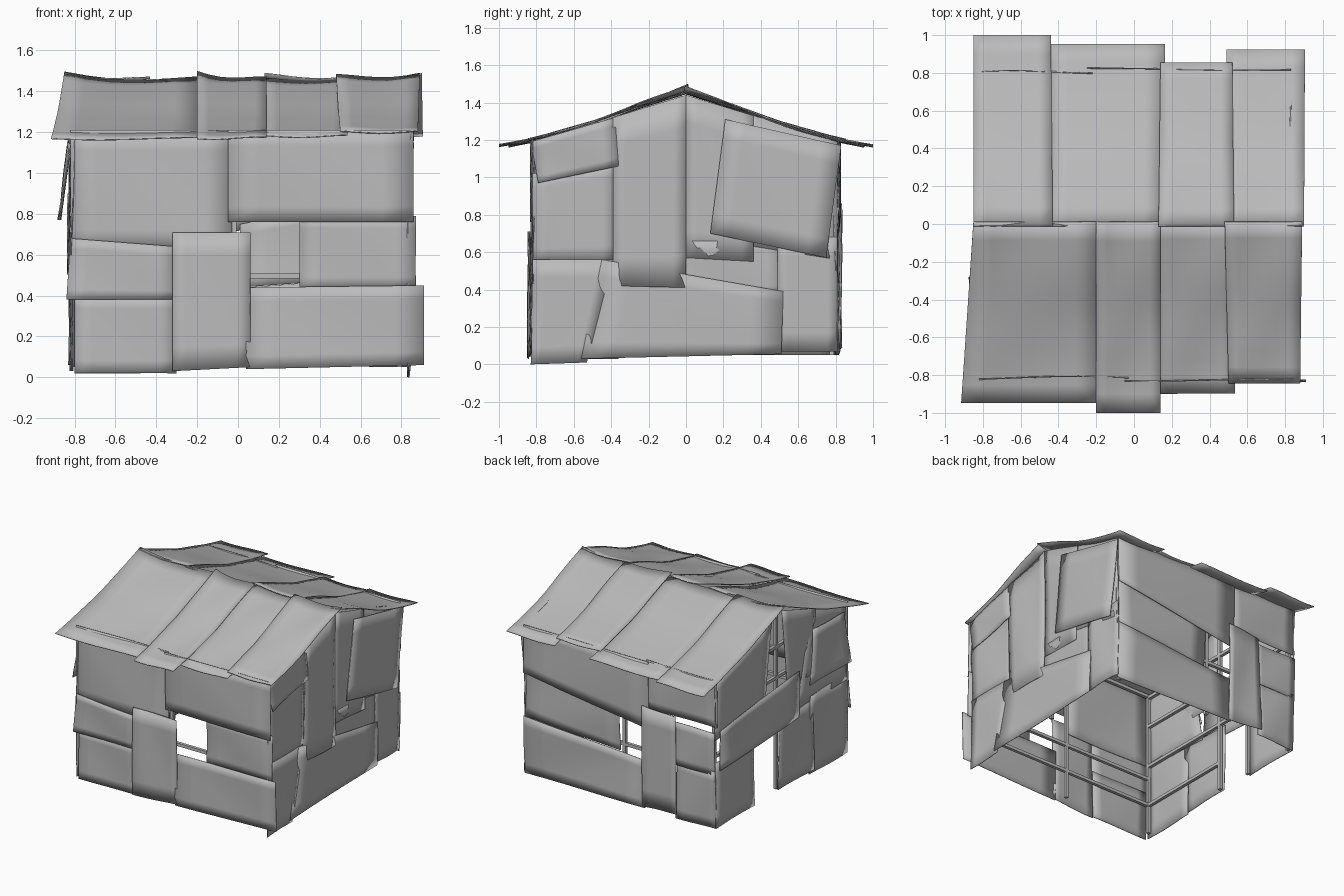
import bpy, bmesh, math, random
from mathutils import Vector

random.seed(4)
cube = bpy.data.objects.get("Cube")
if cube:
    bpy.data.objects.remove(cube, do_unlink=True)


def material(name, grey):
    m = bpy.data.materials.new(name)
    m.use_nodes = True
    col = (grey, grey, grey, 1)
    m.diffuse_color = col
    m.node_tree.nodes["Principled BSDF"].inputs["Base Color"].default_value = col
    return m


GREY = material("weathered grey", 0.5)

# Map wall coordinates (along, height, outward) into space
WALLS = {
    "front": lambda u, v, d: (u, -0.815 - d, v),
    "back": lambda u, v, d: (u, 0.805 + d, v),
    "left": lambda u, v, d: (0.835 + d, u, v),
    "right": lambda u, v, d: (-0.815 - d, u, v),
}


def finish(bm, name, thickness=0):
    bmesh.ops.recalc_face_normals(bm, faces=bm.faces)
    me = bpy.data.meshes.new(name)
    bm.to_mesh(me)
    bm.free()
    me.materials.append(GREY)
    ob = bpy.data.objects.new(name, me)
    bpy.context.collection.objects.link(ob)
    if thickness:
        s = ob.modifiers.new("thickness", "SOLIDIFY")
        s.thickness = thickness
        s.offset = 0
        bpy.ops.object.select_all(action="DESELECT")
        bpy.context.view_layer.objects.active = ob
        ob.select_set(True)
        bpy.ops.object.shade_smooth_by_angle(angle=math.radians(35))
    return ob


def grid(name, place, nu=6, nv=6):
    """Thin sheet whose points come from place(s, t) with s, t in 0..1."""
    bm = bmesh.new()
    rows = [[bm.verts.new(place(i / nu, j / nv)) for i in range(nu + 1)]
            for j in range(nv + 1)]
    for a, b in zip(rows, rows[1:]):
        for i in range(nu):
            bm.faces.new((a[i], a[i + 1], b[i + 1], b[i]))
    return finish(bm, name, 0.006)


def sheet(wall, name, corners, out=0.0, tilt=0.0):
    """Warped sheet on a wall; corners run bottom start, bottom end, top end, top start."""
    a, b, c, d = [Vector(p) for p in corners]
    phase, amp = random.uniform(0, 6), random.uniform(0.004, 0.01)

    def place(s, t):
        p = a.lerp(b, s).lerp(d.lerp(c, s), t)
        wave = amp * math.sin(phase + 4 * s + 3 * t)
        return WALLS[wall](p.x, p.y, out + wave + tilt * (1 - t))
    return grid(f"{wall}_{name}", place)


def box_sheet(wall, name, u0, u1, v0, v1, out=0.0, tilt=0.0):
    return sheet(wall, name, [(u0, v0), (u1, v0), (u1, v1), (u0, v1)], out, tilt)


# Front wall, with a window gap
box_sheet("front", "lower_corner", -0.8, -0.3, 0.02, 0.4, 0.005)
sheet("front", "middle_corner", [(-0.84, 0.38), (-0.3, 0.38), (-0.3, 0.64), (-0.82, 0.68)], 0.015)
sheet("front", "tall", [(-0.32, 0.03), (0.06, 0.05), (0.06, 0.71), (-0.32, 0.71)], 0.025)
box_sheet("front", "upper_a", -0.82, -0.03, 0.62, 1.21)
box_sheet("front", "upper_b", -0.05, 0.86, 0.76, 1.21, 0.012)
box_sheet("front", "middle_side", 0.3, 0.87, 0.43, 0.79)
sheet("front", "lower_side", [(0.04, 0.04), (0.91, 0.06), (0.91, 0.45), (0.04, 0.44)], 0.015)

# Back wall, with a window gap
sheet("back", "lower_side", [(-0.22, 0.06), (0.83, 0.05), (0.83, 0.5), (-0.22, 0.42)], 0.005)
sheet("back", "middle_side", [(0.01, 0.44), (0.83, 0.5), (0.83, 0.9), (0.01, 0.75)], -0.005)
sheet("back", "upper_a", [(-0.25, 0.68), (0.83, 0.84), (0.83, 1.21), (-0.25, 1.21)], 0.015)
sheet("back", "tall", [(-0.5, 0.09), (-0.2, 0.07), (-0.2, 0.86), (-0.48, 0.84)], 0.02)
box_sheet("back", "lower_corner", -0.82, -0.48, 0.05, 0.5)
box_sheet("back", "middle_corner", -0.82, -0.46, 0.47, 0.8, 0.01)
box_sheet("back", "upper_b", -0.83, -0.22, 0.84, 1.21)

# Left gable wall
sheet("left", "lower_front", [(-0.83, 0.0), (-0.53, 0.01), (-0.39, 0.56), (-0.82, 0.56)])
sheet("left", "lower_middle", [(-0.56, 0.03), (0.51, 0.055), (0.52, 0.39), (-0.45, 0.56)], 0.006)
box_sheet("left", "lower_back", 0.49, 0.81, 0.07, 0.68, -0.004)
box_sheet("left", "middle_back", -0.05, 0.53, 0.37, 0.66, -0.006)
sheet("left", "middle_front", [(-0.82, 0.54), (-0.37, 0.54), (-0.37, 1.1), (-0.82, 1.02)], -0.006)
sheet("left", "tall", [(-0.39, 0.42), (0.0, 0.41), (0.0, 1.44), (-0.39, 1.32)], 0.008)
sheet("left", "eave_front", [(-0.79, 0.97), (-0.36, 1.06), (-0.38, 1.32), (-0.83, 1.19)], 0.016)
sheet("left", "upper_back", [(0.0, 0.57), (0.36, 0.55), (0.36, 1.33), (0.0, 1.44)], 0.002)
sheet("left", "eave_back", [(0.3, 0.64), (0.81, 0.56), (0.81, 1.19), (0.3, 1.35)], -0.006)
sheet("left", "patch", [(0.13, 0.7), (0.75, 0.57), (0.83, 1.17), (0.21, 1.31)], 0.016)

# Right gable wall, with a low doorway and a gap above it
box_sheet("right", "lower_front_a", -0.82, -0.36, 0.03, 0.64)
box_sheet("right", "lower_front_b", -0.4, 0.035, 0.06, 0.6, 0.006)
box_sheet("right", "lower_back", 0.32, 0.8, 0.05, 0.56)
sheet("right", "lintel", [(-0.21, 0.54), (0.76, 0.49), (0.76, 0.8), (-0.21, 0.9)], 0.014)
sheet("right", "upper_back", [(0.2, 0.74), (0.81, 0.74), (0.81, 1.19), (0.1, 1.41)])
sheet("right", "upper_middle", [(-0.42, 0.8), (-0.07, 0.82), (-0.02, 1.44), (-0.42, 1.31)], 0.004)
sheet("right", "upper_front", [(-0.83, 0.6), (-0.2, 0.58), (-0.36, 1.33), (-0.83, 1.19)], -0.004)
sheet("right", "loose_patch", [(-0.78, 0.77), (-0.28, 0.77), (-0.38, 1.16), (-0.78, 1.14)], 0.01, 0.05)

# Roof sheets: height falls with distance from the ridge
PROFILE = [(0, 1.455), (0.27, 1.37), (0.5, 1.285), (0.8, 1.2), (1.0, 1.16)]


def roof_height(y):
    for (y0, z0), (y1, z1) in zip(PROFILE, PROFILE[1:]):
        if y <= y1:
            return z0 + (z1 - z0) * (y - y0) / (y1 - y0)
    return PROFILE[-1][1]


def roof_sheet(name, side, ridge, eave, length, lift, curl=(0, 0)):
    def place(s, t):
        x = (ridge[0] * (1 - s) + ridge[1] * s) * (1 - t) + (eave[0] * (1 - s) + eave[1] * s) * t
        y = length * t
        z = roof_height(y) + lift + 0.006 * math.sin(5 * s + 7 * t + length * 9)
        z += (curl[0] * (1 - s) ** 3 + curl[1] * s ** 3) * (1 - t) ** 2
        return (x, side * (y - 0.012), z)
    grid("roof_" + name, place, 6, 10)


roof_sheet("front_a", -1, (-0.85, -0.2), (-0.915, -0.19), 0.96, 0.0, (0.035, 0.01))
roof_sheet("front_b", -1, (-0.2, 0.14), (-0.2, 0.14), 1.012, 0.01, (0.03, 0))
roof_sheet("front_c", -1, (0.12, 0.54), (0.13, 0.535), 0.91, 0.002)
roof_sheet("front_d", -1, (0.48, 0.89), (0.5, 0.88), 0.855, 0.012, (0.01, 0.02))
roof_sheet("back_a", 1, (-0.85, -0.43), (-0.85, -0.44), 1.012, 0.008, (0.025, 0))
roof_sheet("back_b", 1, (-0.45, 0.15), (-0.45, 0.165), 0.965, 0.0)
roof_sheet("back_c", 1, (0.13, 0.53), (0.14, 0.52), 0.867, 0.012, (0.015, 0))
roof_sheet("back_d", 1, (0.49, 0.9), (0.49, 0.905), 0.935, 0.002, (0, 0.025))


# Inner frame of posts and rails
def beam(name, p, q, w=0.024):
    p, q = Vector(p), Vector(q)
    bm = bmesh.new()
    bmesh.ops.create_cube(bm, size=1)
    size = [max(abs(e), w) for e in q - p]
    bmesh.ops.scale(bm, vec=size, verts=bm.verts)
    bmesh.ops.translate(bm, vec=(p + q) / 2, verts=bm.verts)
    finish(bm, name)


X, Y = 0.79, 0.78
for sx in (-1, 1):
    for sy in (-1, 1):
        beam("corner_post", (sx * X, sy * Y, 0.05), (sx * X, sy * Y, 1.19))
for sy in (-1, 1):
    beam("middle_post", (-0.02, sy * Y, 0.06), (-0.02, sy * Y, 1.19))
    beam("eave_rail", (-X, sy * Y, 1.18), (X, sy * Y, 1.18))
    beam("low_rail", (-X, sy * Y, 0.28), (X, sy * Y, 0.28))
    beam("middle_rail", (-X, sy * Y, 0.495), (X, sy * Y, 0.495))
for sx in (-1, 1):
    beam("ridge_post", (sx * X, 0.02, 0.06), (sx * X, 0.02, 1.42))
    for z in (0.28, 0.6, 0.93, 1.17):
        end = 0.02 if sx < 0 and z < 0.5 else Y
        beam("gable_rail", (sx * X, -Y, z), (sx * X, end, z))
beam("door_post", (-X, 0.33, 0.05), (-X, 0.33, 0.75))
beam("ridge_beam", (-X, 0, 1.42), (X, 0, 1.42))
